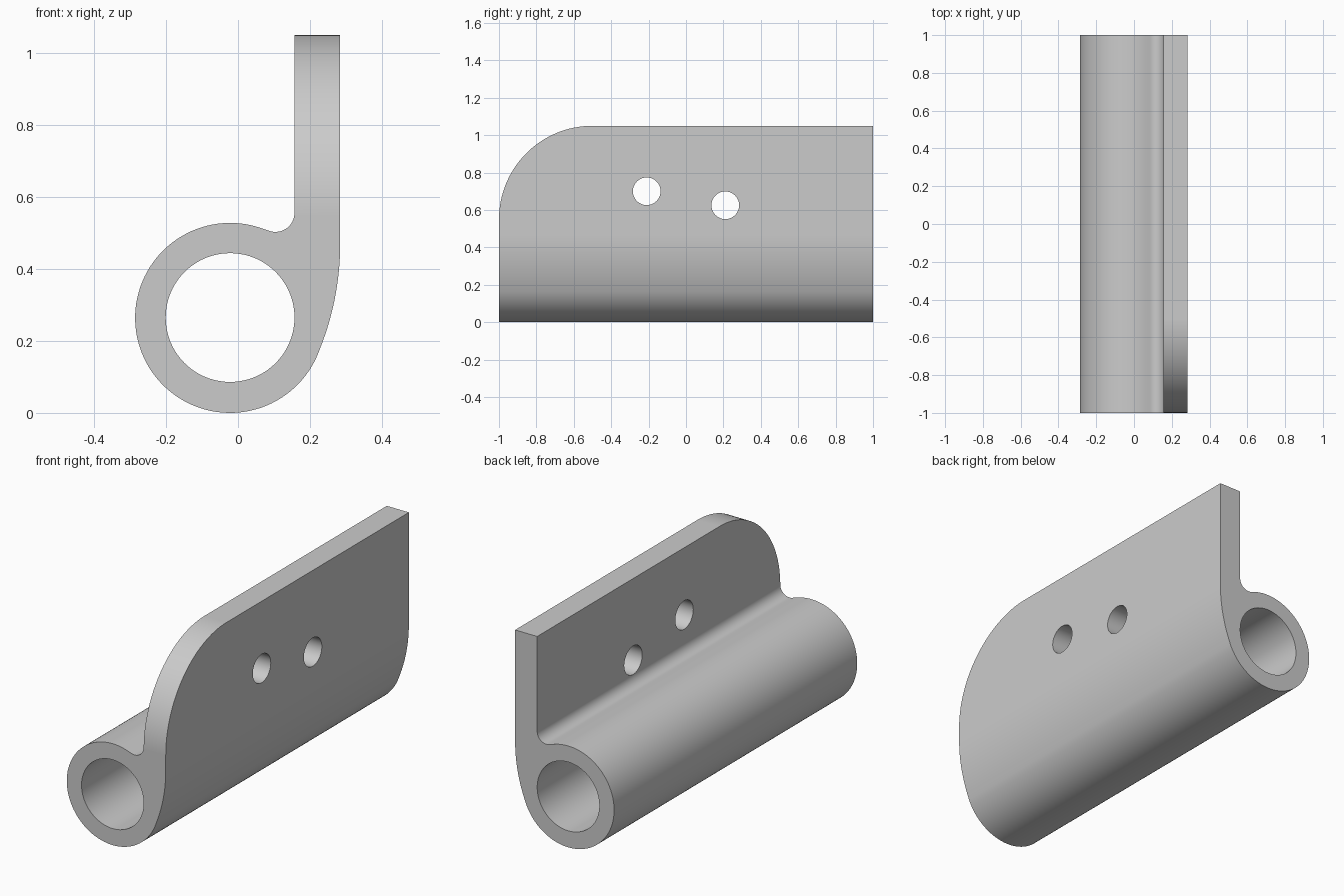
import bpy, bmesh
from math import sin, cos, radians, pi
from mathutils import Vector

if "Cube" in bpy.data.objects:
    bpy.data.objects.remove(bpy.data.objects["Cube"])


def arc(cx, cy, r, a0, a1, n):
    """Points along an arc, angles in degrees."""
    steps = [radians(a0 + (a1 - a0) * i / n) for i in range(n + 1)]
    return [(cx + r * cos(a), cy + r * sin(a)) for a in steps]


def prism(name, points, axis, start, end):
    """Extrude a closed outline: axis 'Y' takes (x, z), axis 'X' takes (y, z)."""
    bm = bmesh.new()
    place = (lambda u, v: (u, start, v)) if axis == 'Y' else (lambda u, v: (start, u, v))
    face = bm.faces.new([bm.verts.new(place(u, v)) for u, v in points])
    move = Vector((0, end - start, 0)) if axis == 'Y' else Vector((end - start, 0, 0))
    out = bmesh.ops.extrude_face_region(bm, geom=[face], use_keep_orig=True)
    verts = [g for g in out['geom'] if isinstance(g, bmesh.types.BMVert)]
    bmesh.ops.translate(bm, vec=move, verts=verts)
    bmesh.ops.recalc_face_normals(bm, faces=bm.faces)
    mesh = bpy.data.meshes.new(name)
    bm.to_mesh(mesh)
    bm.free()
    obj = bpy.data.objects.new(name, mesh)
    bpy.context.collection.objects.link(obj)
    return obj


def circle(cx, cy, r, n):
    return arc(cx, cy, r, 0, 360, n)[:-1]


# Barrel and leaf in one outline: leaf top, fillet, barrel, blend to outer face
TOP = 1.05
outline = [(0.284, TOP), (0.157, TOP)]
outline += arc(0.104, 0.556, 0.053, 0, -113.4, 16)
outline += arc(-0.022, 0.264, 0.264, 66.6, 336.8, 80)[1:]
outline += arc(-0.501, 0.47, 0.785, -23.2, 0, 16)[1:]
hinge = prism("hinge_leaf", outline, 'Y', -1, 1)

# Cutters: pin bore, screw holes, rounded leaf corner
corner = [(-1.1, 0.55)] + arc(-0.5, 0.55, 0.5, 180, 90, 32) + [(-0.5, 1.2), (-1.1, 1.2)]
cutters = [
    prism("bore_cutter", circle(-0.022, 0.265, 0.179, 80), 'Y', -1.2, 1.2),
    prism("corner_cutter", corner, 'X', 0.05, 0.4),
]
for y, z in [(-0.21, 0.70), (0.21, 0.625)]:
    cutters.append(prism("screw_hole_cutter", circle(y, z, 0.074, 48), 'X', 0.05, 0.4))

bpy.context.view_layer.objects.active = hinge
hinge.select_set(True)
for c in cutters:
    c.hide_render = True
    mod = hinge.modifiers.new("cut", 'BOOLEAN')
    mod.operation, mod.solver, mod.object = 'DIFFERENCE', 'EXACT', c
    bpy.ops.object.modifier_apply(modifier=mod.name)
    bpy.data.objects.remove(c, do_unlink=True)

# Smooth curves, crisp rims
bpy.ops.object.shade_smooth_by_angle(angle=radians(30))
weighted = hinge.modifiers.new("flat_faces", 'WEIGHTED_NORMAL')
weighted.keep_sharp = True
